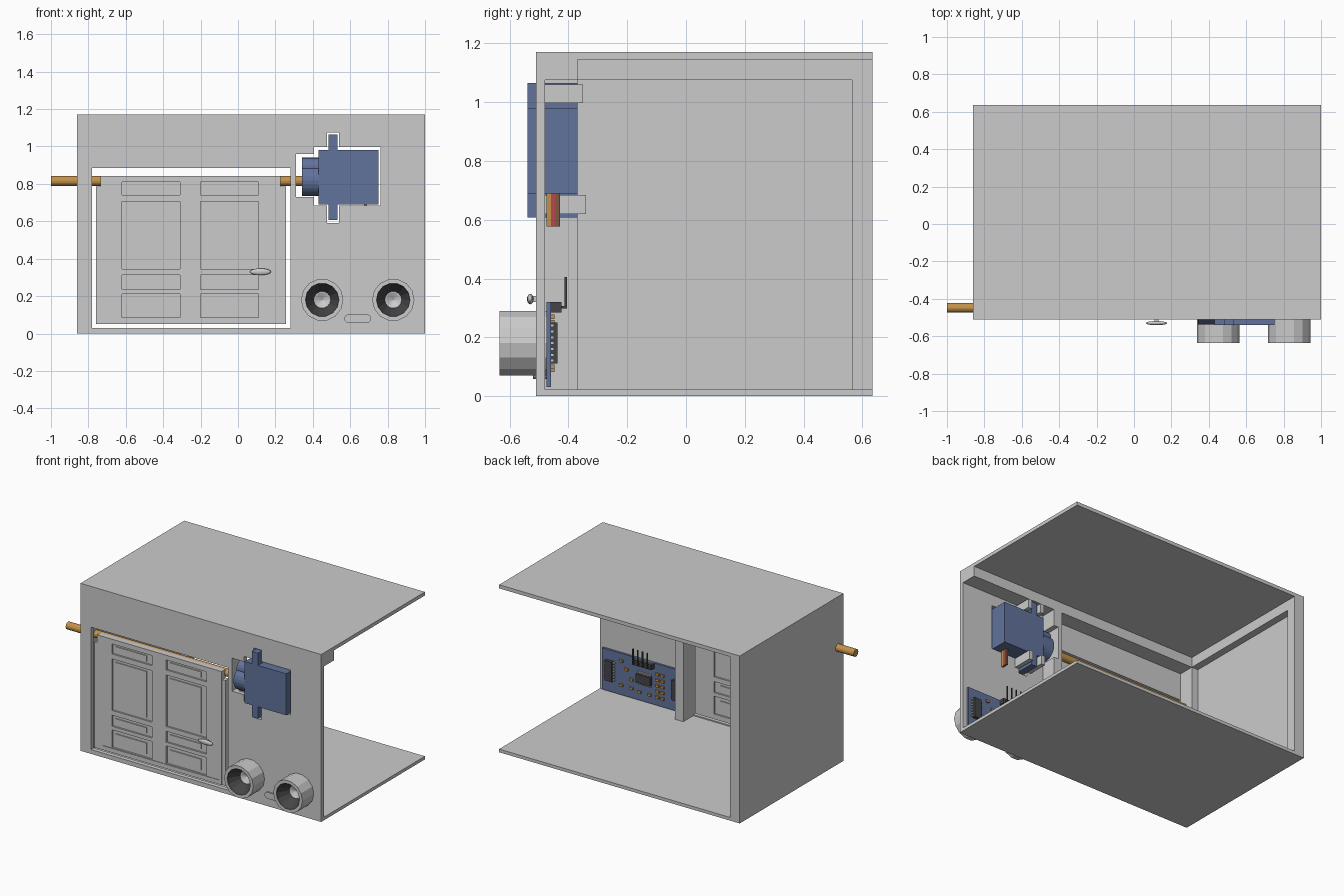
import bpy, bmesh, math
from mathutils import Matrix, Vector

if "Cube" in bpy.data.objects:
    bpy.data.objects.remove(bpy.data.objects["Cube"])


def mat(name, r, g, b):
    m = bpy.data.materials.new(name)
    m.diffuse_color = (r, g, b, 1)
    m.use_nodes = True
    m.node_tree.nodes["Principled BSDF"].inputs["Base Color"].default_value = m.diffuse_color
    return m


BLUE = mat("blue", 0.12, 0.17, 0.33)
WOOD = mat("tan", 0.55, 0.29, 0.07)
RED = mat("red", 0.5, 0.06, 0.08)
BROWN = mat("brown", 0.2, 0.1, 0.05)
DARK = mat("dark", 0.06, 0.06, 0.065)


def finish(name, bm, m=None):
    bmesh.ops.recalc_face_normals(bm, faces=bm.faces)
    me = bpy.data.meshes.new(name)
    bm.to_mesh(me)
    bm.free()
    ob = bpy.data.objects.new(name, me)
    bpy.context.collection.objects.link(ob)
    if m:
        me.materials.append(m)
    return ob


def boxes(name, specs, m=None):
    """One object made of boxes given as (x0, x1, y0, y1, z0, z1)."""
    bm = bmesh.new()
    for x0, x1, y0, y1, z0, z1 in specs:
        M = Matrix.Translation(((x0 + x1) / 2, (y0 + y1) / 2, (z0 + z1) / 2))
        M = M @ Matrix.Diagonal((x1 - x0, y1 - y0, z1 - z0, 1))
        bmesh.ops.create_cube(bm, size=1, matrix=M)
    return finish(name, bm, m)


def cyl_x(name, x0, x1, y, z, r, n=24, m=None):
    bm = bmesh.new()
    M = Matrix.Translation(((x0 + x1) / 2, y, z)) @ Matrix.Rotation(math.pi / 2, 4, 'Y')
    bmesh.ops.create_cone(bm, cap_ends=True, segments=n, radius1=r, radius2=r,
                          depth=x1 - x0, matrix=M)
    return finish(name, bm, m)


def cut(ob, specs):
    for s in specs:
        c = boxes("cutter", [s])
        c.hide_render = True
        mod = ob.modifiers.new("cut", 'BOOLEAN')
        mod.operation, mod.solver, mod.object = 'DIFFERENCE', 'EXACT', c
        bpy.context.view_layer.objects.active = ob
        bpy.ops.object.modifier_apply(modifier=mod.name)
        bpy.data.objects.remove(c)


# Housing: floor, roof, recessed left wall, front beam
F, B = -0.51, 0.635
boxes("floor", [(-0.86, 1, F, B, 0, 0.022)])
boxes("roof", [(-0.86, 1, F, B, 1.145, 1.17)])
left = boxes("left_wall", [(-0.86, -0.785, F, B, 0.022, 1.145)])
cut(left, [(-0.835, -0.7, -0.37, 0.565, 0.023, 1.075)])
boxes("front_beam", [(-0.785, 1, -0.48, -0.37, 1.075, 1.145)])

# Front panel with door opening and motor cutout
servo_hole = [(0.31, 0.41, -0.7, -0.2, 0.73, 0.96),
              (0.405, 0.762, -0.7, -0.2, 0.685, 0.997),
              (0.475, 0.54, -0.7, -0.2, 0.59, 1.076)]
front = boxes("front_panel", [(-0.785, 1, F, -0.48, 0.022, 1.145)])
cut(front, [(-0.78, 0.28, -0.7, -0.3, 0.03, 0.885)] + servo_hole)
post = boxes("door_post", [(0.28, 0.345, -0.48, -0.37, 0.022, 1.075)])
cut(post, servo_hole[:1])

# Door with recessed panels on both faces
D0, D1 = -0.507, -0.465
door = boxes("door", [(-0.735, 0.228, D0, D1, 0.05, 0.843)])
recess, raised = [], []
for x0, x1 in ((-0.62, -0.31), (-0.2, 0.11)):
    for z0, z1, g in ((0.74, 0.81, 0.015), (0.345, 0.705, 0.02),
                      (0.235, 0.312, 0.02), (0.085, 0.21, 0.025)):
        recess += [(x0, x1, D0 - 0.02, D0 + 0.012, z0, z1),
                   (x0, x1, D1 - 0.012, D1 + 0.02, z0, z1)]
        raised.append((x0 + 0.022, x1 - 0.045, D0 + 0.005, D1 - 0.005, z0 + g, z1 - g))
cut(door, recess)
boxes("door_raised_panels", raised)
boxes("door_side_strips", [(-0.76, -0.735, D0 + 0.006, D1, 0.05, 0.785),
                           (0.228, 0.256, D0 + 0.006, D1, 0.05, 0.785)])
boxes("door_trim", [(-0.69, 0.21, D0 - 0.004, D0, 0.074, 0.082)])
bm = bmesh.new()
bmesh.ops.create_uvsphere(bm, u_segments=20, v_segments=10, radius=1,
    matrix=Matrix.Translation((0.12, -0.53, 0.33)) @ Matrix.Diagonal((0.057, 0.011, 0.018, 1)))
handle = finish("door_handle", bm)
handle.data.shade_smooth()
boxes("handle_stem", [(0.11, 0.13, -0.53, D0, 0.32, 0.34)])

# Hinge rod running to the motor
rod = cyl_x("hinge_rod", -1, 0.43, -0.448, 0.815, 0.026, 16, WOOD)

# Motor with mounting tabs, gear housing and wires
boxes("motor_body", [(0.43, 0.75, -0.54, -0.37, 0.69, 0.98)], BLUE)
boxes("motor_tabs", [(0.485, 0.532, -0.54, -0.37, 0.608, 0.69),
                     (0.485, 0.532, -0.54, -0.37, 0.98, 1.065)], BLUE)
cyl_x("motor_gear_housing", 0.342, 0.43, -0.455, 0.818, 0.083, 24, BLUE)
cyl_x("motor_small_gear", 0.342, 0.43, -0.455, 0.888, 0.052, 20, BLUE)
for i, m in enumerate((WOOD, RED, BROWN)):
    y = -0.474 + i * 0.015
    boxes("motor_wire", [(0.675, 0.69, y, y + 0.015, 0.577, 0.695)], m)
clips = []
for x in (0.445, 0.542):
    clips += [(x, x + 0.03, -0.48, -0.35, 0.998, 1.06), (x, x + 0.03, -0.48, -0.34, 0.62, 0.684)]
boxes("motor_clips", clips)

# Distance sensor: board and two horns
boxes("sensor_board", [(0.312, 0.972, -0.475, -0.46, 0.03, 0.32)], BLUE)


def horn(cx, cz, n=14):
    prof = [(0.113, -0.475), (0.113, -0.635), (0.09, -0.635), (0.086, -0.62),
            (0.045, -0.555), (0.04, -0.555), (0.0, -0.535)]
    bm = bmesh.new()
    vs = [bm.verts.new((cx + r, y, cz)) for r, y in prof]
    es = [bm.edges.new(p) for p in zip(vs, vs[1:])]
    bmesh.ops.spin(bm, geom=vs + es, cent=(cx, 0, cz), axis=(0, 1, 0),
                   angle=math.tau, steps=n, use_merge=True)
    bmesh.ops.remove_doubles(bm, verts=bm.verts, dist=0.0005)
    ob = finish("sensor_horn", bm)
    ob.data.materials.append(None)
    ob.data.materials.append(DARK)
    for f in ob.data.polygons:
        c = f.center
        r = math.hypot(c.x - cx, c.z - cz)
        if 0.05 < r < 0.088 and c.y > -0.634:
            f.material_index = 1


for cx in (0.45, 0.83):
    horn(cx, 0.18)

# Oblong crystal between the horns
bm = bmesh.new()
ring = []
for i in range(16):
    a = math.pi / 2 + math.pi * (i if i < 8 else i - 0) / 7 if i < 8 else -math.pi / 2 + math.pi * (i - 8) / 7
    sx = 0.59 if i < 8 else 0.69
    ring.append(bm.verts.new((sx + 0.022 * math.cos(a), -0.52, 0.08 + 0.022 * math.sin(a))))
face = bm.faces.new(ring)
ext = bmesh.ops.extrude_face_region(bm, geom=[face])
bmesh.ops.translate(bm, vec=(0, 0.045, 0),
                    verts=[v for v in ext["geom"] if isinstance(v, bmesh.types.BMVert)])
finish("sensor_crystal", bm)

# Board electronics: chips with legs, small components, pin header
chips = [(0.64, 0.19, 0.055, 0.03), (0.91, 0.18, 0.027, 0.07), (0.39, 0.18, 0.027, 0.07)]
boxes("chips", [(x - a, x + a, -0.46, -0.437, z - b, z + b) for x, z, a, b in chips], DARK)
legs = []
for x, z, a, b in chips:
    for i in range(7):
        t = -0.85 + 1.7 * i / 6
        for s in (-1, 1):
            px, pz = (x + t * a, z + s * (b + 0.008)) if a > b else (x + s * (a + 0.008), z + t * b)
            legs.append((px - 0.006, px + 0.006, -0.46, -0.449, pz - 0.005, pz + 0.005))
boxes("chip_legs", legs)
parts = [(x, z) for x in (0.50, 0.54) for z in (0.09, 0.13, 0.17, 0.21, 0.25)]
parts += [(0.74, 0.1), (0.74, 0.16), (0.78, 0.22), (0.82, 0.1), (0.82, 0.27), (0.6, 0.09), (0.68, 0.09)]
boxes("small_components", [(x - 0.013, x + 0.013, -0.46, -0.448, z - 0.008, z + 0.008)
                           for x, z in parts], WOOD)
boxes("pin_header", [(0.565, 0.715, -0.46, -0.423, 0.285, 0.32)], DARK)
pins = []
for i in range(4):
    x = 0.585 + i * 0.037
    pins += [(x - 0.004, x + 0.004, -0.43, -0.407, 0.298, 0.306),
             (x - 0.004, x + 0.004, -0.413, -0.405, 0.298, 0.405)]
boxes("header_pins", pins, DARK)
